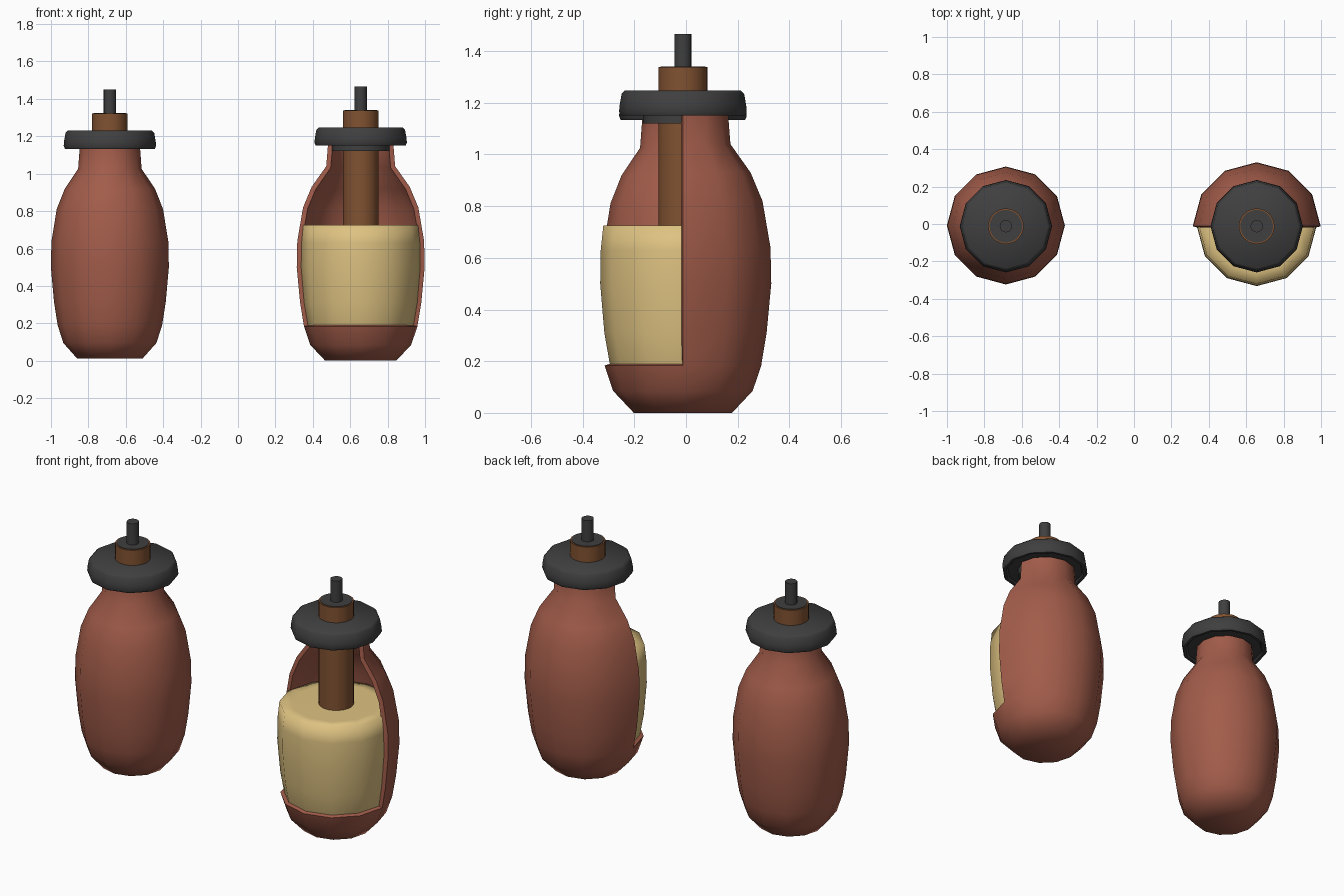
import bpy, bmesh
from math import cos, sin, tau, radians

if "Cube" in bpy.data.objects:
    bpy.data.objects.remove(bpy.data.objects["Cube"])


def material(name, rgb):
    m = bpy.data.materials.new(name)
    m.use_nodes = True
    m.diffuse_color = (*rgb, 1)
    m.node_tree.nodes["Principled BSDF"].inputs["Base Color"].default_value = (*rgb, 1)
    return m


terracotta = material("terracotta", (0.36, 0.107, 0.068))
filling_mat = material("pale_yellow", (0.73, 0.54, 0.22))
copper = material("copper_brown", (0.22, 0.085, 0.031))
iron = material("dark_grey", (0.05, 0.05, 0.05))


def lathe(name, profile, sides, mat, loc, scale=(1, 1, 1), smooth=50, cut=None, wall=0):
    """Revolve (radius, height) points; optionally open the front above a height and thicken."""
    bm = bmesh.new()
    rings = [[bm.verts.new((r * cos(tau * i / sides), r * sin(tau * i / sides), z))
              for i in range(sides)] for r, z in profile]
    for low, high in zip(rings, rings[1:]):
        for i in range(sides):
            j = (i + 1) % sides
            bm.faces.new((low[i], low[j], high[j], high[i]))
    bmesh.ops.remove_doubles(bm, verts=bm.verts, dist=1e-5)
    if cut is not None:
        front = [f for f in bm.faces
                 if f.calc_center_median().z > cut and f.calc_center_median().y < 0]
        bmesh.ops.delete(bm, geom=front, context='FACES')
    mesh = bpy.data.meshes.new(name)
    bm.to_mesh(mesh)
    bm.free()
    mesh.materials.append(mat)
    obj = bpy.data.objects.new(name, mesh)
    bpy.context.collection.objects.link(obj)
    obj.location, obj.scale = loc, scale
    bpy.ops.object.select_all(action='DESELECT')
    obj.select_set(True)
    bpy.context.view_layer.objects.active = obj
    if wall:
        mod = obj.modifiers.new("wall", 'SOLIDIFY')
        mod.thickness, mod.offset = wall, -1
        bpy.ops.object.modifier_apply(modifier=mod.name)
    bpy.ops.object.shade_smooth_by_angle(angle=radians(smooth))
    return obj


LIP = 0.183
jar_profile = [(0, 0), (0.19, 0), (0.27, 0.085), (0.303, LIP), (0.324, 0.31), (0.342, 0.5),
               (0.339, 0.64), (0.308, 0.82), (0.262, 0.93), (0.184, 1.04), (0.175, 1.155)]
filling_profile = [(0, 0.05), (0.18, 0.05), (0.25, 0.1), (0.283, 0.19), (0.304, 0.31),
                   (0.32, 0.5), (0.318, 0.63), (0.308, 0.725), (0.24, 0.726), (0, 0.726)]
cap_profile = [(0, -0.03), (0.155, -0.03), (0.155, 0.012), (0.215, 0.012), (0.225, 0),
               (0.24, 0), (0.247, 0.015), (0.245, 0.04), (0.237, 0.085), (0.224, 0.098), (0, 0.098)]


def cylinder(r, low, high):
    return [(0, low), (r, low), (r, high), (0, high)]


def stopper(side, x, z):
    """Cap, tube and rod shared by both jars, with z at the cap's underside."""
    at = (x, -0.012, z)
    lathe(side + "_cap", cap_profile, 12, iron, at)
    lathe(side + "_tube", cylinder(0.095, -0.85, 0.188), 32, copper, at)
    lathe(side + "_tube_plug", cylinder(0.087, 0.15, 0.191), 32, iron, at)
    lathe(side + "_rod", cylinder(0.033, 0.16, 0.317), 16, iron, at)


# Cutaway jar with its filling
lathe("left_cutaway_jar", jar_profile, 12, terracotta, (0.656, -0.012, 0), cut=LIP, wall=0.026)
lathe("left_filling", filling_profile, 12, filling_mat, (0.656, -0.012, 0), smooth=100)
stopper("left", 0.656, 1.15)

# Closed jar, slightly slimmer
lathe("right_closed_jar", jar_profile, 12, terracotta, (-0.685, -0.008, 0.012),
      scale=(0.922, 0.922, 0.975), wall=0.026)
stopper("right", -0.685, 1.133)
